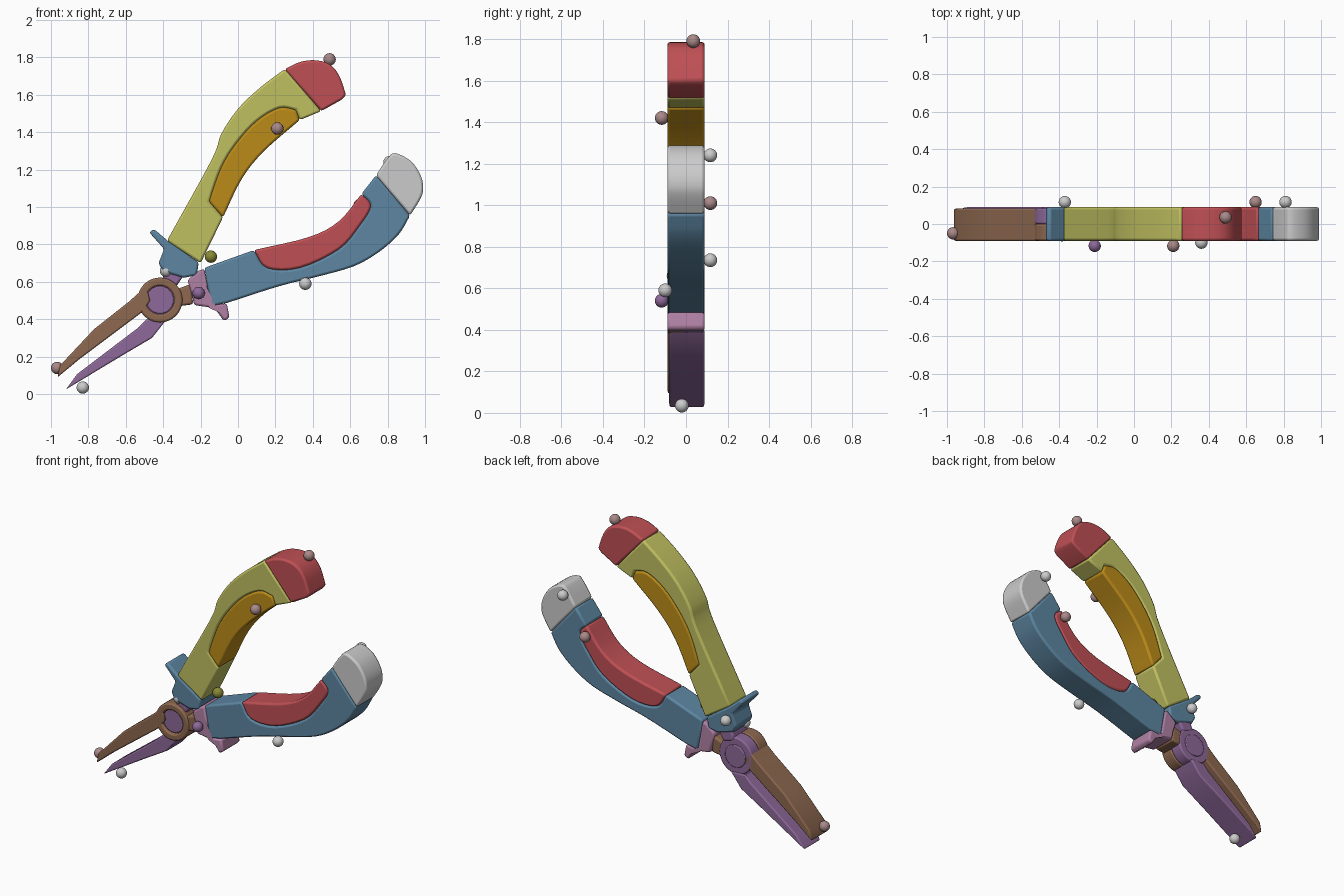
import bpy, bmesh, math
from mathutils import Vector

if "Cube" in bpy.data.objects:
    bpy.data.objects.remove(bpy.data.objects["Cube"])

T = 0.09              # half thickness of the tool
PIVOT = (-0.417, 0.503)


def material(name, rgb):
    m = bpy.data.materials.new(name)
    m.diffuse_color = (*rgb, 1)
    m.use_nodes = True
    m.node_tree.nodes["Principled BSDF"].inputs["Base Color"].default_value = m.diffuse_color
    return m


YELLOW = material("yellow", (0.53, 0.53, 0.12))
GOLD = material("gold", (0.50, 0.26, 0.01))
RED = material("red", (0.52, 0.08, 0.09))
BLUE = material("blue", (0.11, 0.24, 0.36))
BROWN = material("brown", (0.27, 0.14, 0.08))
PURPLE = material("purple", (0.27, 0.14, 0.32))
PINK = material("pink", (0.44, 0.22, 0.38))
OLIVE = material("olive", (0.25, 0.25, 0.04))
ROSE = material("rose", (0.40, 0.25, 0.25))


def spline(pts, n=4):
    """Smooth run of points through the given (x, z) points."""
    p = [Vector(q) for q in pts]
    p = [2 * p[0] - p[1]] + p + [2 * p[-1] - p[-2]]
    out = []
    for a, b, c, d in zip(p, p[1:], p[2:], p[3:]):
        for i in range(n):
            t = i / n
            out.append(0.5 * (2 * b + (c - a) * t + (2 * a - 5 * b + 4 * c - d) * t * t
                              + (3 * b - a - 3 * c + d) * t ** 3))
    return out + [p[-2]]


def finish(name, bm, mat, bevel=0):
    bmesh.ops.recalc_face_normals(bm, faces=bm.faces)
    me = bpy.data.meshes.new(name)
    bm.to_mesh(me)
    bm.free()
    ob = bpy.data.objects.new(name, me)
    bpy.context.collection.objects.link(ob)
    if mat:
        me.materials.append(mat)
    bpy.ops.object.select_all(action='DESELECT')
    ob.select_set(True)
    bpy.context.view_layer.objects.active = ob
    bpy.ops.object.shade_smooth_by_angle(angle=math.radians(40))
    if bevel:
        b = ob.modifiers.new("bevel", 'BEVEL')
        b.width, b.segments = bevel, 2
        b.limit_method, b.angle_limit = 'ANGLE', math.radians(50)
    return ob


def plate(name, pts, mat, y0=-T, y1=T, bevel=0.012):
    """Extrude an (x, z) outline from y0 to y1."""
    bm = bmesh.new()
    f = bm.faces.new([bm.verts.new((p[0], y0, p[1])) for p in pts])
    r = bmesh.ops.extrude_face_region(bm, geom=[f])
    bmesh.ops.translate(bm, vec=(0, y1 - y0, 0),
                        verts=[v for v in r['geom'] if isinstance(v, bmesh.types.BMVert)])
    return finish(name, bm, mat, bevel)


def circle(r, n=40):
    return [(PIVOT[0] + r * math.cos(2 * math.pi * i / n),
             PIVOT[1] + r * math.sin(2 * math.pi * i / n)) for i in range(n)]


def ring(name, r_out, r_in, y0, y1, mat):
    bm = bmesh.new()
    loops = [[bm.verts.new((x, y, z)) for x, z in circle(r)]
             for r, y in ((r_out, y0), (r_out, y1), (r_in, y1), (r_in, y0))]
    for a, b in zip(loops, loops[1:] + loops[:1]):
        for i in range(len(a)):
            j = (i + 1) % len(a)
            bm.faces.new((a[i], a[j], b[j], b[i]))
    return finish(name, bm, mat, 0.01)


# upper handle, grip pad and end cap
pad_in = spline([(0.31, 1.52), (0.22, 1.53), (0.10, 1.46), (-0.01, 1.34),
                 (-0.09, 1.21), (-0.155, 1.03)])
plate("upper_handle",
      spline([(-0.38, 0.82), (-0.14, 1.255), (-0.09, 1.39), (0.0, 1.525),
              (0.12, 1.64), (0.25, 1.738)])
      + [(0.445, 1.513), (0.33, 1.465)] + pad_in + [(-0.08, 0.945), (-0.20, 0.70)], YELLOW)
plate("upper_grip_pad", pad_in + spline([(-0.08, 0.945), (0.02, 1.15), (0.14, 1.30),
                                         (0.33, 1.465)]), GOLD)
plate("upper_end_cap", spline([(0.25, 1.738), (0.33, 1.775), (0.41, 1.785), (0.487, 1.765),
                               (0.54, 1.705), (0.578, 1.60)])
      + [(0.556, 1.575), (0.445, 1.513)], RED)
plate("upper_guard", [(-0.475, 0.865), (-0.45, 0.883), (-0.37, 0.815), (-0.21, 0.705),
                      (-0.22, 0.636), (-0.29, 0.622), (-0.40, 0.655), (-0.425, 0.70),
                      (-0.395, 0.775)], BLUE)

# lower handle, grip pad and end cap
pad_low = spline([(0.085, 0.77), (0.155, 0.675), (0.33, 0.675), (0.54, 0.775),
                  (0.65, 0.90), (0.71, 1.005), (0.66, 1.07)])
plate("lower_handle",
      [(-0.18, 0.675)] + pad_low + [(0.738, 1.17), (0.92, 0.955)]
      + spline([(0.92, 0.955), (0.86, 0.855), (0.754, 0.76), (0.62, 0.684), (0.433, 0.63),
                (0.22, 0.577), (-0.06, 0.487)])[1:]
      + [(-0.145, 0.47)], BLUE)
plate("lower_grip_pad", pad_low + spline([(0.66, 1.07), (0.54, 0.925), (0.38, 0.84),
                                          (0.085, 0.77)])[1:-1], RED)
plate("lower_end_cap", spline([(0.738, 1.17), (0.797, 1.257), (0.84, 1.288), (0.925, 1.245),
                               (0.978, 1.166), (0.99, 1.096), (0.973, 1.04), (0.92, 0.955)]),
      None)
plate("lower_guard", [(-0.27, 0.61), (-0.21, 0.66), (-0.18, 0.67), (-0.145, 0.475),
                      (-0.06, 0.485), (-0.045, 0.41), (-0.075, 0.39), (-0.125, 0.46),
                      (-0.235, 0.476), (-0.245, 0.53)], PINK)

# jaws, each carried past the pivot by a tang
plate("upper_jaw", [(-0.965, 0.09), (-0.95, 0.155), (-0.77, 0.347), (-0.58, 0.497),
                    (-0.49, 0.578), (-0.47, 0.50), (-0.51, 0.44), (-0.69, 0.305),
                    (-0.85, 0.185)], BROWN, -T, T - 0.008, 0.008)
plate("upper_jaw_tang", [(-0.33, 0.56), (-0.25, 0.59), (-0.24, 0.48), (-0.32, 0.47)],
      BROWN, -T + 0.01, T - 0.01)
plate("lower_jaw", [(-0.92, 0.025), (-0.86, 0.107), (-0.53, 0.358), (-0.49, 0.40),
                    (-0.385, 0.395), (-0.46, 0.30), (-0.63, 0.20)],
      PURPLE, -T + 0.008, T, 0.008)
plate("lower_jaw_tang", [(-0.41, 0.60), (-0.39, 0.66), (-0.28, 0.65), (-0.33, 0.575)],
      PURPLE, -T + 0.02, T - 0.005)

# pivot: half-lap ring in front, disc behind, pin through both
ring("pivot_ring", 0.12, 0.076, -T, 0.0, BROWN)
plate("pivot_disc", circle(0.12), PURPLE, 0.0, T - 0.008, 0.008)
plate("pivot_pin", circle(0.074), PURPLE, -T + 0.015, T, 0.006)

# small beads on the parts
beads = [(-0.967, -0.05, 0.14, ROSE), (-0.83, -0.02, 0.035, None), (-0.21, -0.117, 0.54, PURPLE),
         (0.49, 0.035, 1.79, ROSE), (0.21, -0.117, 1.42, ROSE), (0.36, -0.10, 0.59, None),
         (-0.145, 0.0, 0.735, OLIVE), (-0.37, 0.117, 0.735, None), (0.65, 0.117, 1.01, ROSE),
         (0.81, 0.117, 1.24, None), (-0.385, -0.06, 0.66, None)]
for i, (x, y, z, mat) in enumerate(beads):
    bm = bmesh.new()
    bmesh.ops.create_uvsphere(bm, u_segments=20, v_segments=12, radius=0.033)
    bmesh.ops.translate(bm, vec=(x, y, z), verts=bm.verts)
    finish(f"bead_{i + 1}", bm, mat)
